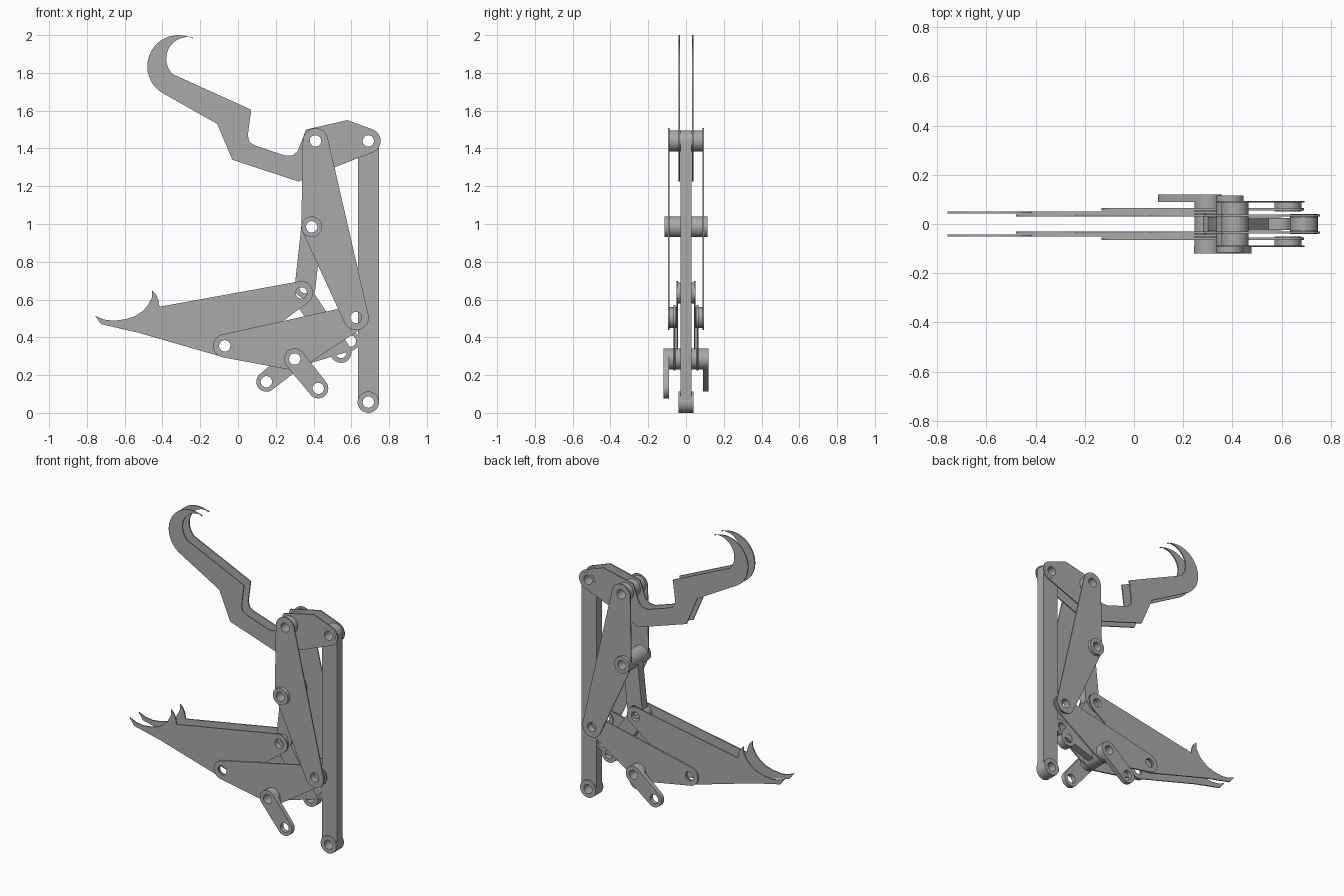
import bpy
import math
from mathutils import Vector
from mathutils.geometry import convex_hull_2d

if "Cube" in bpy.data.objects:
    bpy.data.objects.remove(bpy.data.objects["Cube"])

steel = bpy.data.materials.new("steel_grey")
steel.diffuse_color = (0.4, 0.4, 0.4, 1.0)
steel.use_nodes = True
steel.node_tree.nodes["Principled BSDF"].inputs["Base Color"].default_value = steel.diffuse_color

HOLE = 0.03
# Pivot points in the side plane (x, z)
TOP = (0.41, 1.44)
BAR_TOP = (0.69, 1.44)
BAR_FOOT = (0.69, 0.057)
MID = (0.39, 0.985)
CORNER = (0.625, 0.505)
JAW_PIN = (0.335, 0.635)
LINK_END = (0.355, 0.663)
LEFT_PIN = (-0.07, 0.355)
SHAFT = (0.30, 0.285)


def arc(c, r, a0, a1, n=20):
    """Points on an arc, angles in degrees."""
    return [(c[0] + r * math.cos(math.radians(a0 + (a1 - a0) * i / n)),
             c[1] + r * math.sin(math.radians(a0 + (a1 - a0) * i / n)))
            for i in range(n + 1)]


def circle(c, r, n=32):
    return arc(c, r, 0, 360, n)[:-1]


def hull(*discs):
    """Outline wrapped tightly round several discs (centre, radius)."""
    pts = [Vector(p) for c, r in discs for p in circle(c, r, 40)]
    return [tuple(pts[i]) for i in convex_hull_2d(pts)]


def plate(name, outline, holes, y0, y1):
    """Flat outline with round holes, filling y0 to y1."""
    cu = bpy.data.curves.new(name, 'CURVE')
    cu.dimensions = '2D'
    cu.fill_mode = 'BOTH'
    cu.extrude = abs(y1 - y0) / 2
    for loop in [outline] + [circle(h, HOLE) for h in holes]:
        sp = cu.splines.new('POLY')
        sp.points.add(len(loop) - 1)
        for p, (x, z) in zip(sp.points, loop):
            p.co = (x, z, 0, 1)
        sp.use_cyclic_u = True
    ob = bpy.data.objects.new(name, cu)
    bpy.context.collection.objects.link(ob)
    ob.location.y = (y0 + y1) / 2
    ob.rotation_euler.x = math.pi / 2
    bpy.ops.object.select_all(action='DESELECT')
    ob.select_set(True)
    bpy.context.view_layer.objects.active = ob
    bpy.ops.object.convert(target='MESH')
    ob = bpy.context.object
    ob.data.materials.clear()
    ob.data.materials.append(steel)
    bpy.ops.object.shade_smooth_by_angle(angle=math.radians(30))
    return ob


def pair(name, outline, holes, y0, y1):
    """The same plate on the front and the back."""
    plate(name + "_front", outline, holes, -y1, -y0)
    plate(name + "_back", outline, holes, y0, y1)


# Upper hook plates
hook = (arc((-0.315, 1.835), 0.165, 62, 238, 32)
        + [(-0.11, 1.53), (-0.03, 1.34), (0.32, 1.225)]
        + arc(BAR_TOP, 0.065, -70, 65)
        + [(0.58, 1.55), (0.36, 1.50), (0.33, 1.42), (0.315, 1.385), (0.29, 1.364),
           (0.25, 1.362), (0.09, 1.415), (0.06, 1.435), (0.052, 1.47), (0.07, 1.605)]
        + arc((-0.265, 1.875), 0.115, 225, 76, 24))
pair("hook_plate", hook, [TOP, BAR_TOP], 0.031, 0.039)

# Lower jaw plates with two claw tips
jaw = ([(-0.758, 0.515), (-0.725, 0.47), (-0.53, 0.425)]
       + arc(LEFT_PIN, 0.06, 255, 300, 6)
       + [(0.25, 0.495)]
       + arc(JAW_PIN, 0.062, -55, 100)
       + [(-0.415, 0.562), (-0.422, 0.60), (-0.435, 0.628), (-0.455, 0.648), (-0.456, 0.61),
          (-0.48, 0.565), (-0.51, 0.535), (-0.55, 0.51), (-0.60, 0.495), (-0.66, 0.488),
          (-0.71, 0.494)])
pair("jaw_plate", jaw, [JAW_PIN, LEFT_PIN], 0.043, 0.051)

# Lower triangular plates
pair("base_plate", hull((LEFT_PIN, 0.062), (CORNER, 0.065), (SHAFT, 0.06)),
     [LEFT_PIN, CORNER, SHAFT], 0.055, 0.065)

# Tall outer side plates
pair("side_plate", hull((TOP, 0.067), (MID, 0.055), (CORNER, 0.067)),
     [TOP, MID, CORNER], 0.087, 0.094)

# Vertical bar with its foot boss
plate("vertical_bar", hull((BAR_TOP, 0.056), (BAR_FOOT, 0.056)), [BAR_TOP, BAR_FOOT], -0.029, 0.029)
plate("bar_foot_boss", circle(BAR_FOOT, 0.057), [BAR_FOOT], -0.04, 0.04)
plate("bar_top_boss", circle(BAR_TOP, 0.05), [BAR_TOP], -0.04, 0.04)

# Inner links
plate("upper_link", hull((MID, 0.055), (LINK_END, 0.055)), [MID, LINK_END], -0.028, 0.028)
plate("lower_link", hull((JAW_PIN, 0.055), ((0.545, 0.32), 0.055)),
      [JAW_PIN, (0.545, 0.32)], -0.026, 0.026)
plate("shaft_lever", hull((SHAFT, 0.045), ((0.595, 0.38), 0.05)),
      [SHAFT, (0.595, 0.38)], -0.024, 0.024)

# Pivot tubes
plate("top_tube", circle(TOP, 0.055), [TOP], -0.093, 0.093)
plate("middle_tube", circle(MID, 0.055), [MID], -0.115, 0.115)
plate("shaft_tube", circle(SHAFT, 0.055), [SHAFT], -0.118, 0.118)
pair("corner_spacer", circle(CORNER, 0.055), [CORNER], 0.05, 0.09)
pair("jaw_spacer", circle(JAW_PIN, 0.055), [JAW_PIN], 0.026, 0.05)

# Crank handles on the shaft ends
for side, end, y0, y1 in (("front", (0.425, 0.13), -0.12, -0.09),
                          ("back", (0.15, 0.165), 0.09, 0.12)):
    plate("crank_handle_" + side, hull((SHAFT, 0.056), (end, 0.053)), [SHAFT, end], y0, y1)
